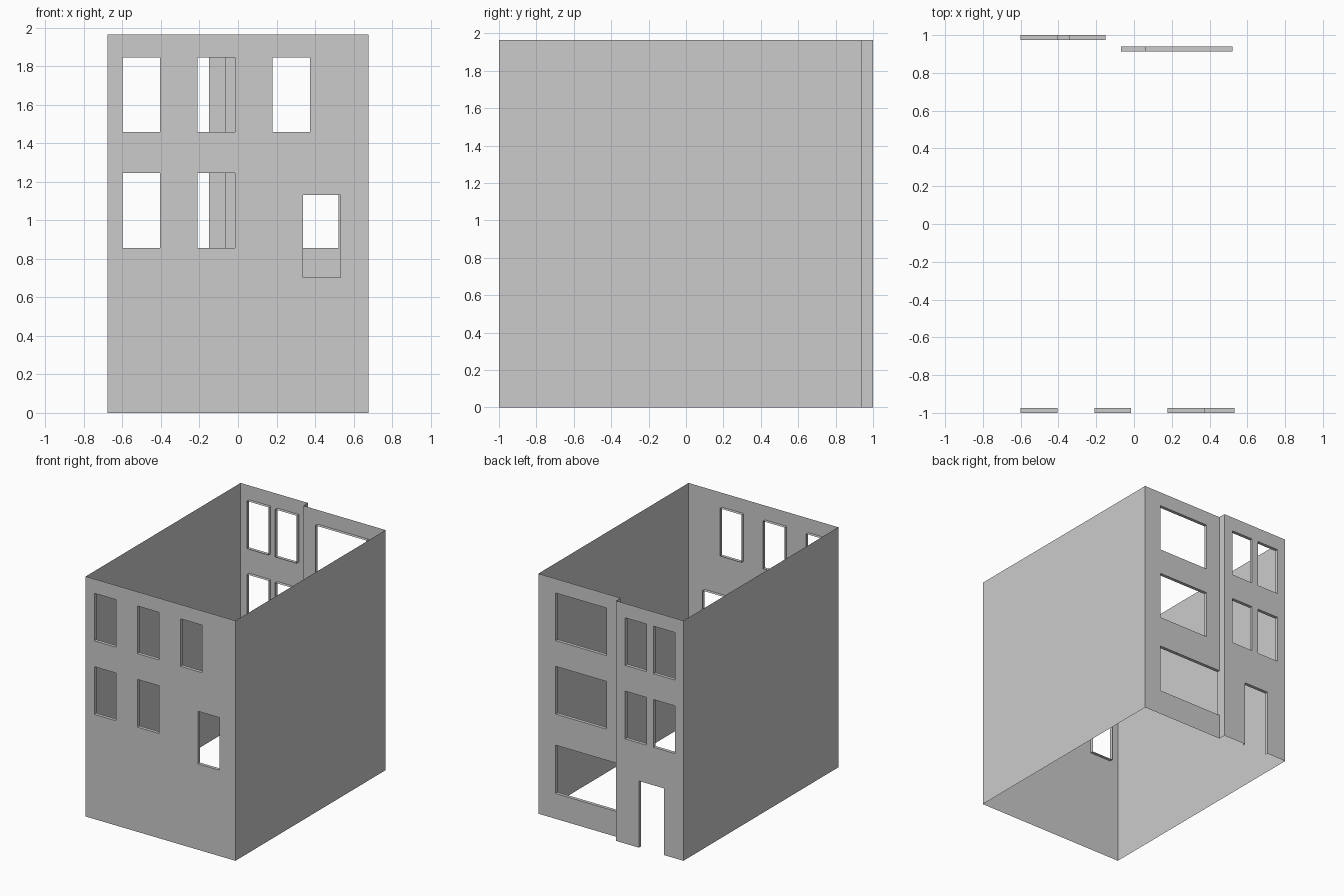
import bpy, bmesh

if "Cube" in bpy.data.objects:
    bpy.data.objects.remove(bpy.data.objects["Cube"])

W, H = 0.677, 1.963            # half width, height
STEP_X, BACK_Y = -0.068, 0.94  # where the rear wall steps in, and how far
REVEAL = 0.027                 # depth of the window reveals
UPPER, MIDDLE = (1.457, 1.846), (0.856, 1.246)


def make_object(name, quads):
    bm = bmesh.new()
    for q in quads:
        bm.faces.new([bm.verts.new(p) for p in q])
    bmesh.ops.remove_doubles(bm, verts=bm.verts, dist=1e-5)
    mesh = bpy.data.meshes.new(name)
    bm.to_mesh(mesh)
    bm.free()
    obj = bpy.data.objects.new(name, mesh)
    bpy.context.collection.objects.link(obj)
    return obj


def wall(name, x0, x1, y, facing, holes):
    """Thin wall at y facing +-y, with openings (xa, xb, za, zb) and inward reveals."""
    quads = []
    xs = sorted({x0, x1} | {v for h in holes for v in h[:2]})
    zs = sorted({0, H} | {v for h in holes for v in h[2:]})
    for a, b in zip(xs, xs[1:]):
        for c, d in zip(zs, zs[1:]):
            mx, mz = (a + b) / 2, (c + d) / 2
            if not any(h[0] < mx < h[1] and h[2] < mz < h[3] for h in holes):
                quads.append([(a, y, c), (b, y, c), (b, y, d), (a, y, d)])
    yi = y - facing * REVEAL
    for a, b, c, d in holes:
        ring = [(a, c), (b, c), (b, d), (a, d)]
        for i in range(4):
            (p, q), (r, s) = ring[i], ring[(i + 1) % 4]
            if q == s == 0:      # a doorway has no sill
                continue
            quads.append([(r, y, s), (p, y, q), (p, yi, q), (r, yi, s)])
    if facing > 0:
        quads = [q[::-1] for q in quads]
    return make_object(name, quads)


# Front wall with five regular windows and one stair window
front = [(x, x + 0.195, *UPPER) for x in (-0.6, -0.21, 0.178)]
front += [(x, x + 0.195, *MIDDLE) for x in (-0.6, -0.21)]
front.append((0.337, 0.532, 0.702, 1.132))
wall("front_wall", -W, W, -1, -1, front)

# Rear wall, projecting part: paired windows over a doorway
pairs = [(x, x + 0.195, *z) for x in (-0.6, -0.345) for z in (UPPER, MIDDLE)]
wall("rear_wall_projecting", -W, STEP_X, 1, 1, pairs + [(-0.5, -0.275, 0, 0.545)])

# Rear wall, recessed part: wide windows
wide = [(0.06, 0.522, *z) for z in (UPPER, MIDDLE)] + [(STEP_X, 0.522, 0.207, 0.602)]
wall("rear_wall_recessed", STEP_X, W, BACK_Y, 1, wide)

# Plain side walls and the small return at the step
for name, x, ya, yb in (("left_wall", -W, 1, -1), ("right_wall", W, -1, BACK_Y),
                        ("step_return", STEP_X, BACK_Y, 1)):
    make_object(name, [[(x, ya, 0), (x, yb, 0), (x, yb, H), (x, ya, H)]])
